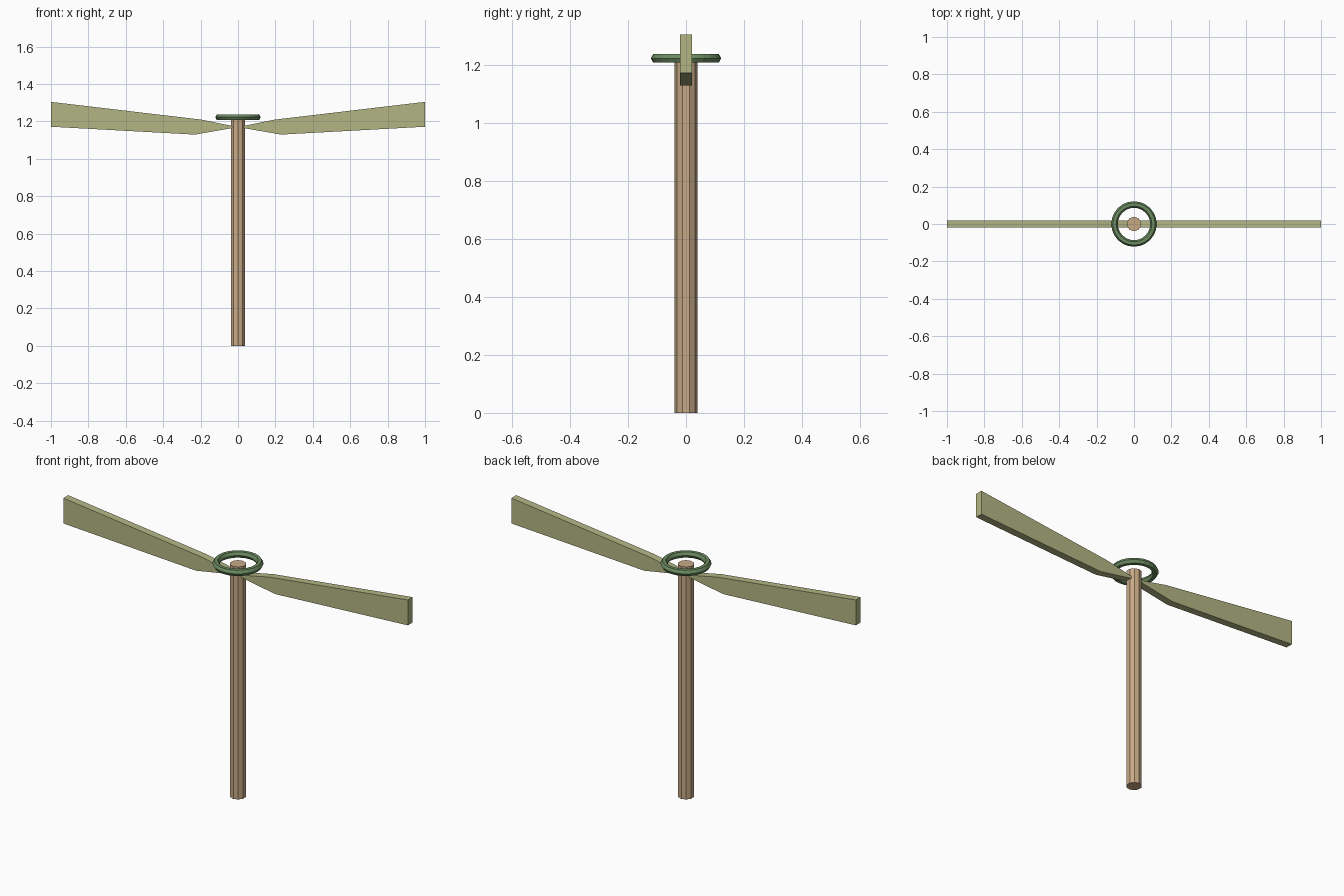
import bpy, bmesh, math

if "Cube" in bpy.data.objects:
    bpy.data.objects.remove(bpy.data.objects["Cube"])


def paint(obj, name, rgb):
    mat = bpy.data.materials.new(name)
    mat.diffuse_color = (*rgb, 1)
    mat.use_nodes = True
    mat.node_tree.nodes["Principled BSDF"].inputs["Base Color"].default_value = mat.diffuse_color
    obj.data.materials.append(mat)


def finish(name, bm):
    bmesh.ops.recalc_face_normals(bm, faces=bm.faces)
    mesh = bpy.data.meshes.new(name)
    bm.to_mesh(mesh)
    bm.free()
    obj = bpy.data.objects.new(name, mesh)
    bpy.context.collection.objects.link(obj)
    return obj


# Ten-sided wooden stick
STICK_H = 1.22
bpy.ops.mesh.primitive_cylinder_add(vertices=10, radius=0.039, depth=STICK_H,
                                    location=(0, 0, STICK_H / 2))
stick = bpy.context.object
stick.name = "stick"
paint(stick, "wood", (0.58, 0.40, 0.24))

# Rotor blades: side profile extruded through y, one per side
PROFILE = [(0, 1.169), (0.23, 1.129), (1.0, 1.171), (1.0, 1.304), (0.195, 1.209)]
HALF_T = 0.02


def blade(name, side):
    bm = bmesh.new()
    face = bm.faces.new([bm.verts.new((side * x, -HALF_T, z)) for x, z in PROFILE])
    ext = bmesh.ops.extrude_face_region(bm, geom=[face])
    moved = [v for v in ext["geom"] if isinstance(v, bmesh.types.BMVert)]
    bmesh.ops.translate(bm, verts=moved, vec=(0, 2 * HALF_T, 0))
    return finish(name, bm)


for name, side in (("right_blade", 1), ("left_blade", -1)):
    paint(blade(name, side), "blade_green", (0.45, 0.47, 0.23))

# Faceted ring around the stick top
bpy.ops.mesh.primitive_torus_add(major_segments=24, minor_segments=6,
                                 major_radius=0.104, minor_radius=0.0175,
                                 location=(0, 0, 1.222))
ring = bpy.context.object
ring.name = "hub_ring"
paint(ring, "ring_green", (0.15, 0.26, 0.12))
